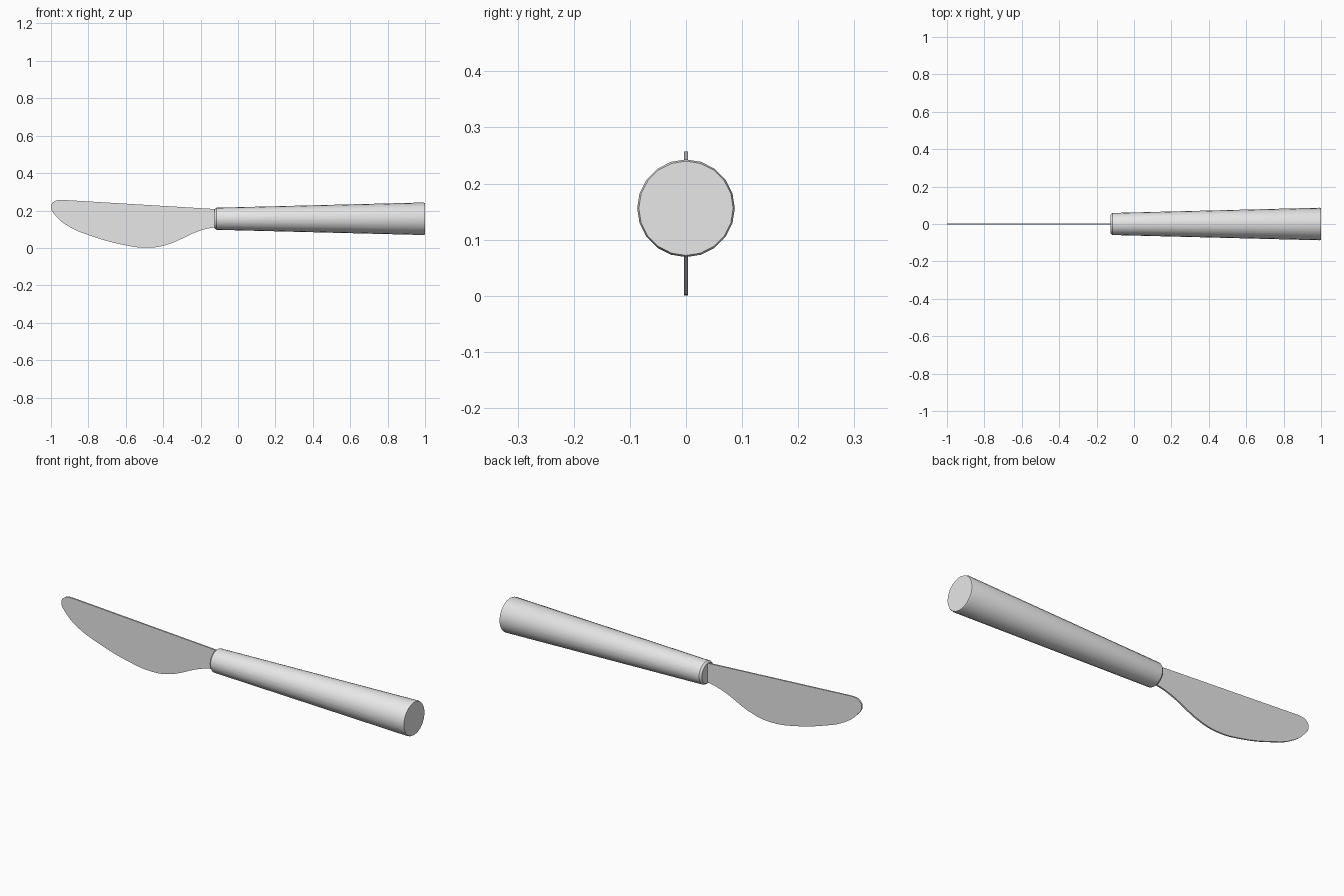
import bpy
import bmesh
import math
from mathutils import Matrix, Vector

if "Cube" in bpy.data.objects:
    bpy.data.objects.remove(bpy.data.objects["Cube"], do_unlink=True)

GREY = (0.8, 0.8, 0.8, 1.0)
AXIS_Z = 0.156
SIDES = 20

steel = bpy.data.materials.new("plain_grey")
steel.use_nodes = True
steel.diffuse_color = GREY
steel.node_tree.nodes["Principled BSDF"].inputs["Base Color"].default_value = GREY


def finish(obj):
    """Select the object and smooth it, keeping hard edges."""
    bpy.ops.object.select_all(action="DESELECT")
    obj.select_set(True)
    bpy.context.view_layer.objects.active = obj
    if obj.type == "CURVE":
        bpy.ops.object.convert(target="MESH")
    bpy.ops.object.shade_smooth_by_angle(angle=math.radians(25))


def lathe(name, profile):
    """Turn (x, radius) pairs around the handle axis and cap both ends."""
    bm = bmesh.new()
    rings = []
    for x, r in profile:
        angles = [math.tau * i / SIDES for i in range(SIDES)]
        rings.append([bm.verts.new((x, r * math.sin(a), AXIS_Z + r * math.cos(a)))
                      for a in angles])
    for a, b in zip(rings, rings[1:]):
        for i in range(SIDES):
            j = (i + 1) % SIDES
            bm.faces.new((a[i], a[j], b[j], b[i]))
    bm.faces.new(rings[0])
    bm.faces.new(rings[-1])
    bmesh.ops.recalc_face_normals(bm, faces=bm.faces)
    mesh = bpy.data.meshes.new(name)
    bm.to_mesh(mesh)
    bm.free()
    mesh.materials.append(steel)
    obj = bpy.data.objects.new(name, mesh)
    bpy.context.collection.objects.link(obj)
    finish(obj)


# Tapered round handle with a small chamfer at the blade end
lathe("handle", [(-0.125, 0.051), (-0.115, 0.059), (0.992, 0.087), (1.0, 0.084)])

# Blade outline: spine corners are straight, the cutting edge is curved
outline = [
    (-0.09, 0.206, "VECTOR"), (-0.94, 0.257, "AUTO"), (-0.982, 0.249, "AUTO"),
    (-1.0, 0.220, "AUTO"), (-0.97, 0.167, "AUTO"), (-0.90, 0.112, "AUTO"),
    (-0.79, 0.066, "AUTO"), (-0.62, 0.018, "AUTO"), (-0.49, 0.001, "AUTO"),
    (-0.39, 0.014, "AUTO"), (-0.20, 0.093, "AUTO"), (-0.13, 0.109, "AUTO"),
    (-0.09, 0.113, "VECTOR"),
]
curve = bpy.data.curves.new("blade", "CURVE")
curve.dimensions = "2D"
curve.fill_mode = "BOTH"
curve.extrude = 0.004
curve.resolution_u = 5
spline = curve.splines.new("BEZIER")
spline.bezier_points.add(len(outline) - 1)
spline.use_cyclic_u = True
for point, (x, z, kind) in zip(spline.bezier_points, outline):
    point.co = (x, z, 0)
    point.handle_left_type = point.handle_right_type = kind
# Keep the spine straight up to the rounded tip
shoulder = spline.bezier_points[1]
shoulder.handle_left_type = "VECTOR"
curve.materials.append(steel)
blade = bpy.data.objects.new("blade", curve)
blade.rotation_euler.x = math.pi / 2
bpy.context.collection.objects.link(blade)
finish(blade)
